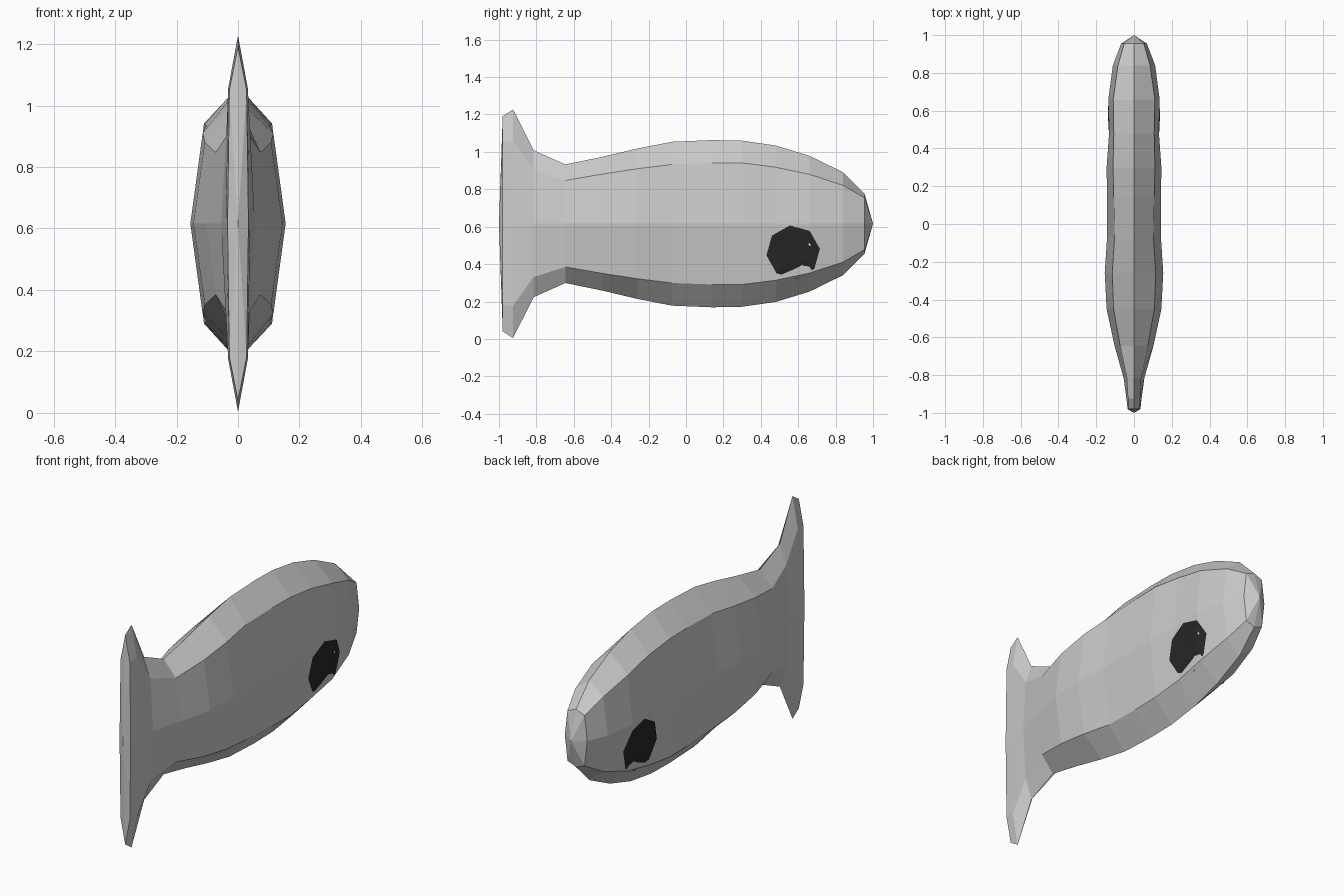
import bpy, bmesh, math
from mathutils import Vector
from mathutils.bvhtree import BVHTree

if "Cube" in bpy.data.objects:
    bpy.data.objects.remove(bpy.data.objects["Cube"])

MID = 0.616

# Stations: y, half height at ridge, half height at corner, corner half width, middle half width
STATIONS = [
    (-0.98, 0.575, 0.435, 0.028, 0.034),
    (-0.925, 0.612, 0.44, 0.032, 0.040),
    (-0.815, 0.393, 0.285, 0.038, 0.055),
    (-0.645, 0.317, 0.231, 0.073, 0.103),
    (-0.45, 0.357, 0.265, 0.108, 0.145),
    (-0.26, 0.402, 0.294, 0.115, 0.155),
    (-0.075, 0.438, 0.317, 0.103, 0.143),
    (0.14, 0.447, 0.325, 0.107, 0.143),
    (0.30, 0.444, 0.325, 0.111, 0.145),
    (0.48, 0.418, 0.302, 0.107, 0.132),
    (0.66, 0.363, 0.264, 0.110, 0.136),
    (0.84, 0.275, 0.205, 0.085, 0.112),
    (0.955, 0.159, 0.138, 0.052, 0.068),
]


def make_object(name, bm):
    mesh = bpy.data.meshes.new(name)
    bm.to_mesh(mesh)
    bm.free()
    obj = bpy.data.objects.new(name, mesh)
    bpy.context.collection.objects.link(obj)
    return obj


def bridge(bm, a, b):
    n = len(a)
    for i in range(n):
        bm.faces.new((a[i], a[(i + 1) % n], b[(i + 1) % n], b[i]))


def fan(bm, ring, tip):
    for i in range(len(ring)):
        bm.faces.new((ring[i], ring[(i + 1) % len(ring)], tip))


# Body with flared tail: eight-sided sections lofted along y
bm = bmesh.new()
rings = []
for y, top, corner, cw, mw in STATIONS:
    section = [(0, top), (cw, corner), (mw, 0), (cw, -corner),
               (0, -top), (-cw, -corner), (-mw, 0), (-cw, corner)]
    rings.append([bm.verts.new((x, y, MID + z)) for x, z in section])
for a, b in zip(rings, rings[1:]):
    bridge(bm, a, b)
fan(bm, rings[0], bm.verts.new((0, -1, MID)))
fan(bm, rings[-1], bm.verts.new((0, 1, MID)))
bmesh.ops.recalc_face_normals(bm, faces=bm.faces)
surface = BVHTree.FromBMesh(bm)
make_object("fish_body", bm)

# Eyes: octagonal patches laid onto each flank
black = bpy.data.materials.new("eye_black")
black.diffuse_color = (0.02, 0.02, 0.02, 1)
black.use_nodes = True
black.node_tree.nodes["Principled BSDF"].inputs["Base Color"].default_value = black.diffuse_color


def on_flank(side, y, z):
    hit = surface.ray_cast(Vector((side, y, z)), Vector((-side, 0, 0)))[0]
    return (hit.x + side * 0.004, y, z)


for side, name in ((1, "right_eye"), (-1, "left_eye")):
    bm = bmesh.new()
    loops = []
    for r in (0.144, 0.072):
        loops.append([bm.verts.new(on_flank(side, 0.573 + r * math.cos(t), 0.464 + r * math.sin(t)))
                      for t in (math.radians(7 + 45 * i) for i in range(8))])
    bridge(bm, *loops)
    fan(bm, loops[1], bm.verts.new(on_flank(side, 0.573, 0.464)))
    if side < 0:
        bmesh.ops.reverse_faces(bm, faces=bm.faces)
    make_object(name, bm).data.materials.append(black)
